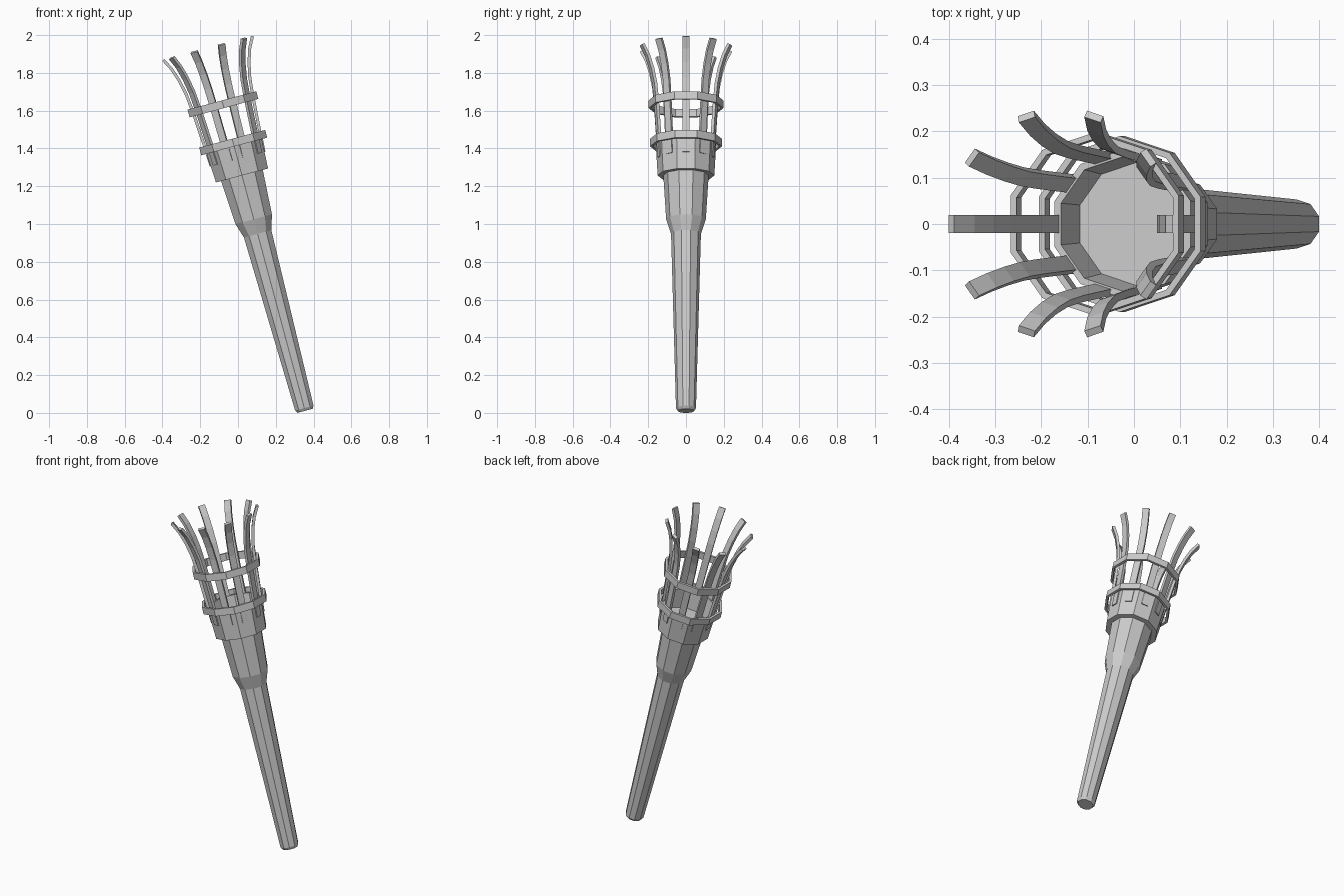
import bpy, bmesh, math
from mathutils import Matrix, Vector

cube = bpy.data.objects.get("Cube")
if cube:
    bpy.data.objects.remove(cube, do_unlink=True)

SIDES = 10
STEP = math.tau / SIDES
# Whole torch leans toward -x
LEAN = Matrix.Translation((0.355, 0, 0.011)) @ Matrix.Rotation(math.radians(-15), 4, 'Y')

metal = bpy.data.materials.new("grey_metal")
metal.use_nodes = True
grey = (0.6, 0.6, 0.6, 1)
metal.diffuse_color = grey
metal.node_tree.nodes["Principled BSDF"].inputs["Base Color"].default_value = grey


def finish(name, bm):
    bmesh.ops.recalc_face_normals(bm, faces=bm.faces)
    mesh = bpy.data.meshes.new(name)
    bm.to_mesh(mesh)
    bm.free()
    mesh.materials.append(metal)
    obj = bpy.data.objects.new(name, mesh)
    obj.matrix_world = LEAN
    bpy.context.collection.objects.link(obj)
    return obj


def lathe(name, profile, closed=False):
    """Ten-sided turned shape from (radius, height) points, flats facing +-x."""
    bm = bmesh.new()
    loops = [[bm.verts.new((r * math.cos((i + 0.5) * STEP), r * math.sin((i + 0.5) * STEP), h))
              for i in range(SIDES)] for r, h in profile]
    pairs = list(zip(loops, loops[1:]))
    if closed:
        pairs.append((loops[-1], loops[0]))
    else:
        bm.faces.new(loops[0])
        bm.faces.new(loops[-1])
    for a, b in pairs:
        for i in range(SIDES):
            j = (i + 1) % SIDES
            bm.faces.new((a[i], a[j], b[j], b[i]))
    return finish(name, bm)


def band(name, radius, height, tall=0.042, thick=0.014):
    low, high = height - tall / 2, height + tall / 2
    return lathe(name, [(radius, low), (radius, high),
                        (radius - thick, high), (radius - thick, low)], closed=True)


def prong(name, angle, path, width=0.038, thick=0.016):
    """Flat bar swept along a (radius, height) path, turned about the axis."""
    bm = bmesh.new()
    pts = [Vector((r, 0, h)) for r, h in path]
    rings = []
    for i, p in enumerate(pts):
        along = (pts[min(i + 1, len(pts) - 1)] - pts[max(i - 1, 0)]).normalized()
        out = Vector((along.z, 0, -along.x)) * thick / 2
        side = Vector((0, width / 2, 0))
        rings.append([bm.verts.new(p + o) for o in
                      (out + side, out - side, -out - side, -out + side)])
    for a, b in zip(rings, rings[1:]):
        for i in range(4):
            j = (i + 1) % 4
            bm.faces.new((a[i], a[j], b[j], b[i]))
    bm.faces.new(rings[0])
    bm.faces.new(rings[-1])
    bmesh.ops.rotate(bm, verts=bm.verts, matrix=Matrix.Rotation(angle, 3, 'Z'))
    return finish(name, bm)


# Handle, neck, stepped collar and shallow cup in one turned profile
lathe("handle_and_cup", [
    (0.044, 0), (0.053, 0.015), (0.079, 0.97), (0.105, 1.05), (0.12, 1.29),
    (0.15, 1.29), (0.16, 1.467), (0.145, 1.467), (0.133, 1.35)])

# Bands around the basket
band("lower_band", 0.19, 1.47)
band("upper_band", 0.198, 1.68)

# Flared prongs, one on each flat
flare = [(0.145, 1.38), (0.152, 1.5), (0.164, 1.68), (0.174, 1.78),
         (0.191, 1.86), (0.214, 1.93), (0.244, 1.988)]
for k in range(SIDES):
    prong(f"prong_{k + 1}", k * STEP, flare)
